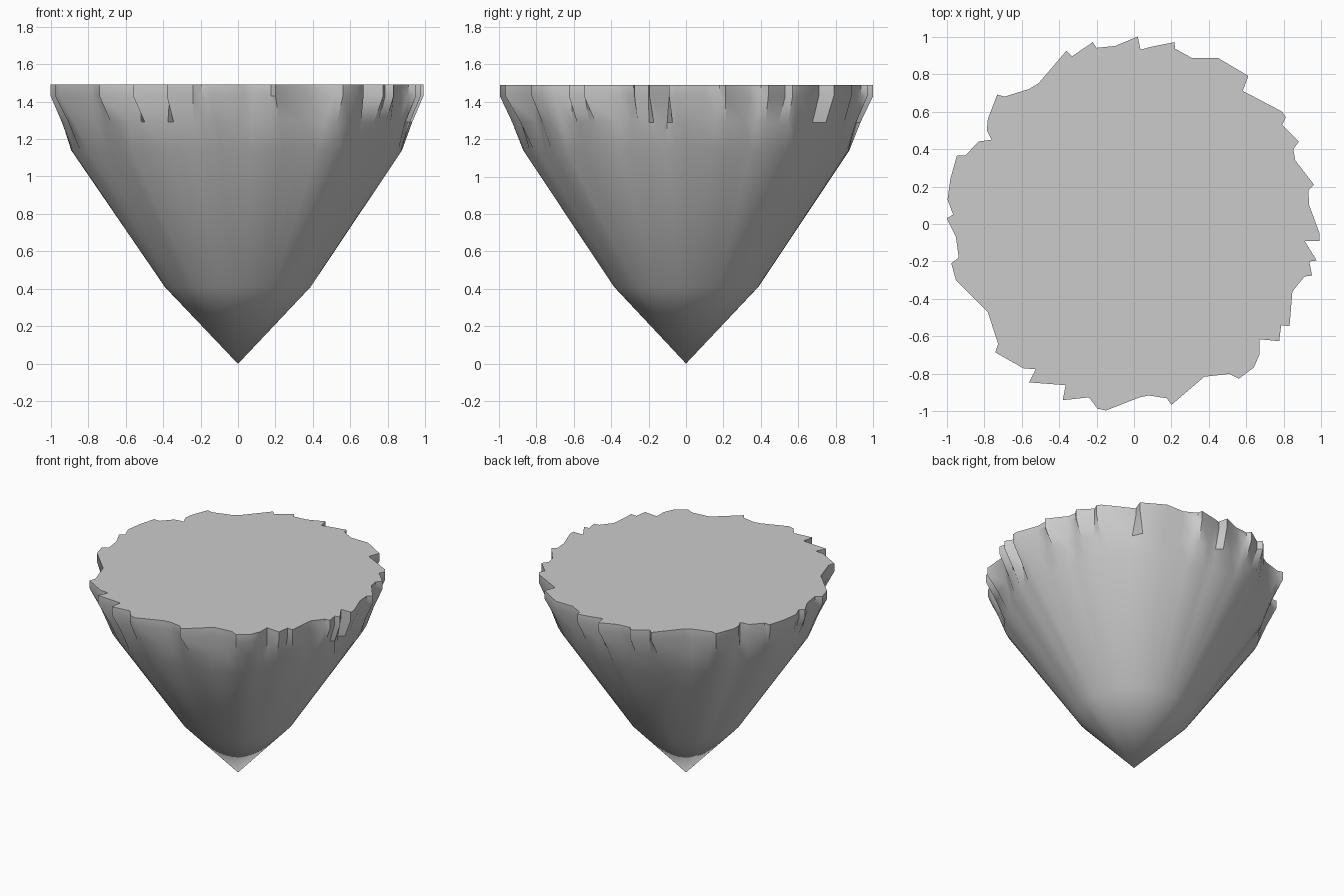
import bpy, bmesh, math
from mathutils import Vector

if "Cube" in bpy.data.objects:
    bpy.data.objects.remove(bpy.data.objects["Cube"])

# Jagged rim outline, counter-clockwise seen from above
RIM = [(.99,-.05),(.935,.10),(.93,.18),(.96,.21),(.86,.34),(.85,.40),(.88,.44),(.79,.53),
       (.81,.57),(.79,.60),(.58,.71),(.61,.79),(.45,.885),(.31,.885),(.22,.935),(.215,.97),
       (.09,.945),(.035,.93),(.02,1.0),(-.10,.95),(-.20,.94),(-.22,.97),(-.33,.895),(-.36,.925),
       (-.51,.75),(-.56,.72),(-.69,.68),(-.73,.69),(-.78,.56),(-.785,.50),(-.76,.45),(-.83,.44),
       (-.90,.365),(-.945,.365),(-.98,.24),(-.995,.13),(-.965,.05),(-1.0,.03),(-.95,-.07),
       (-.935,-.18),(-.975,-.21),(-.95,-.30),(-.78,-.47),(-.725,-.64),(-.74,-.685),(-.59,-.77),
       (-.525,-.775),(-.56,-.845),(-.365,-.86),(-.38,-.94),(-.24,-.925),(-.195,-.985),(-.15,-.995),
       (.03,-.925),(.08,-.915),(.175,-.93),(.20,-.965),(.375,-.815),(.51,-.80),(.56,-.825),
       (.64,-.765),(.67,-.695),(.67,-.615),(.775,-.625),(.785,-.54),(.83,-.545),(.845,-.36),
       (.91,-.28),(.95,-.275),(.935,-.20),(.975,-.195),(.91,-.09),(.99,-.09)]
rim = [Vector(p) for p in RIM]
n = len(rim)


def smoothed(points, passes):
    for _ in range(passes):
        points = [(points[i - 1] + 2 * points[i] + points[(i + 1) % n]) / 4 for i in range(n)]
    return points


def fit(points, radius):
    biggest = max(abs(c) for p in points for c in p)
    return [p * (radius / biggest) for p in points]


# Rings from rim to tip: the teeth melt into a rounder cone
shoulder = fit(smoothed(rim, 5), 0.89)
middle = [a.lerp(b, 0.45) for a, b in zip(shoulder, rim)]
low = fit([p.normalized().lerp(p, 0.6) for p in smoothed(rim, 8)], 0.39)
rings = [(1.49, rim), (1.43, rim), (1.29, fit(middle, 0.94)), (1.14, shoulder), (0.41, low)]

bm = bmesh.new()
loops = [[bm.verts.new((p.x, p.y, z)) for p in pts] for z, pts in rings]
tip = bm.verts.new((0, 0, 0))
bm.faces.new(loops[0])
for upper, lower in zip(loops, loops[1:]):
    for i in range(n):
        j = (i + 1) % n
        bm.faces.new((upper[i], lower[i], lower[j], upper[j]))
for i in range(n):
    bm.faces.new((loops[-1][i], tip, loops[-1][(i + 1) % n]))
bmesh.ops.recalc_face_normals(bm, faces=bm.faces)

# Single closed body
mesh = bpy.data.meshes.new("rock_cone")
bm.to_mesh(mesh)
bm.free()
body = bpy.data.objects.new("rock_cone", mesh)
bpy.context.collection.objects.link(body)
bpy.context.view_layer.objects.active = body
body.select_set(True)
bpy.ops.object.shade_smooth_by_angle(angle=math.radians(35))
